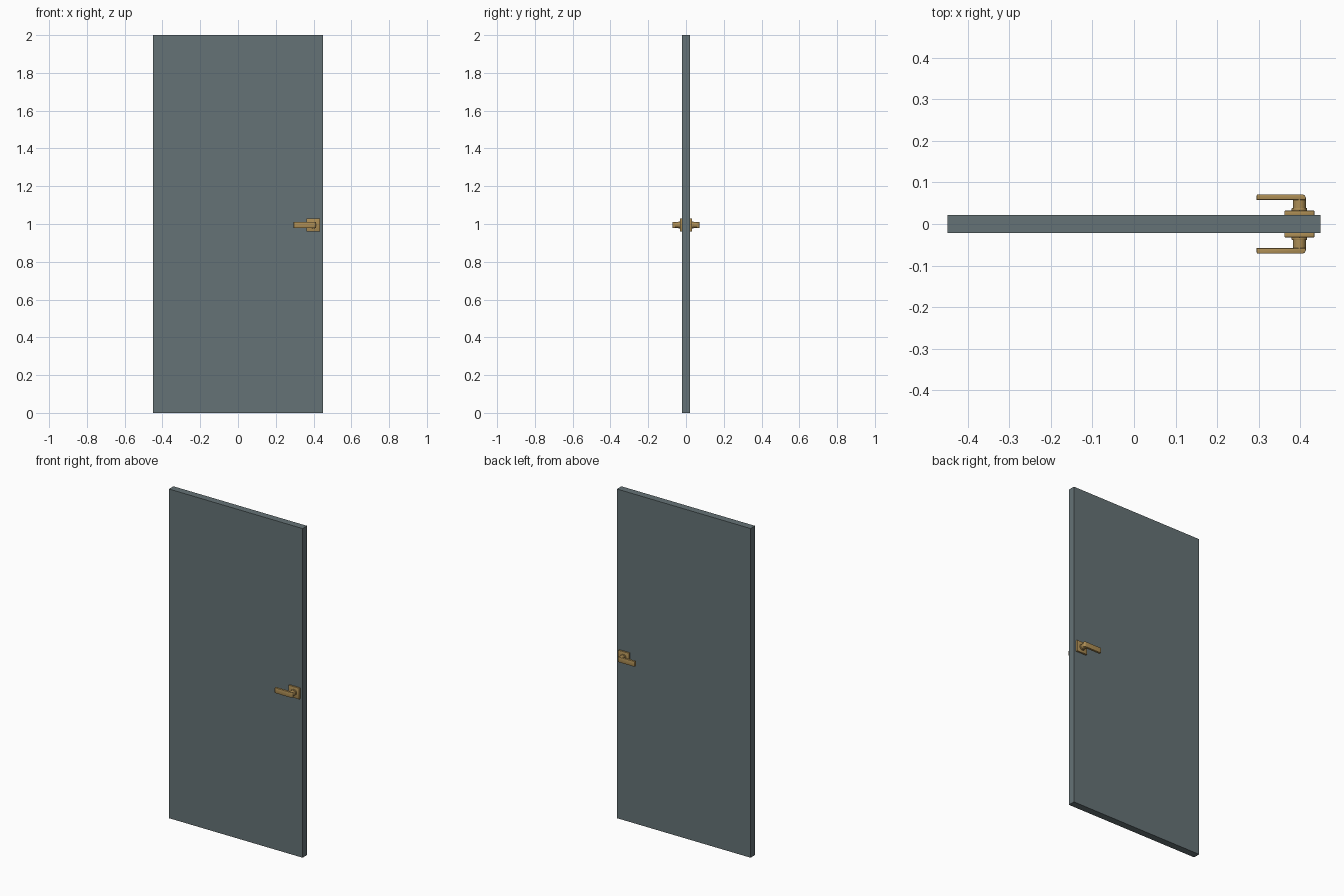
import bpy, bmesh, math
from mathutils import Matrix

if "Cube" in bpy.data.objects:
    bpy.data.objects.remove(bpy.data.objects["Cube"])

def mat(name, col):
    m = bpy.data.materials.new(name)
    m.diffuse_color = (*col, 1)
    m.use_nodes = True
    m.node_tree.nodes["Principled BSDF"].inputs["Base Color"].default_value = m.diffuse_color
    return m

GREY = mat("slate_paint", (0.13, 0.17, 0.18))
BRASS = mat("brass", (0.42, 0.27, 0.09))
HX, HZ = 0.398, 0.995   # handle axis

def finish(name, bm, material, smooth=False):
    bmesh.ops.recalc_face_normals(bm, faces=bm.faces)
    me = bpy.data.meshes.new(name)
    bm.to_mesh(me)
    bm.free()
    me.materials.append(material)
    ob = bpy.data.objects.new(name, me)
    bpy.context.collection.objects.link(ob)
    if smooth:
        bpy.ops.object.select_all(action='DESELECT')
        ob.select_set(True)
        bpy.context.view_layer.objects.active = ob
        bpy.ops.object.shade_smooth_by_angle(angle=math.radians(35))
    return ob

def box(name, lo, hi, material, bevel=0):
    bm = bmesh.new()
    size = [b - a for a, b in zip(lo, hi)]
    mid = [(a + b) / 2 for a, b in zip(lo, hi)]
    bmesh.ops.create_cube(bm, size=1, matrix=Matrix.Translation(mid) @ Matrix.Diagonal((*size, 1)))
    if bevel:
        bmesh.ops.bevel(bm, geom=bm.edges[:], offset=bevel, segments=2, profile=0.5, affect='EDGES')
    return finish(name, bm, material, bool(bevel))

def cylinder(name, r, y0, y1, bevel=0):
    bm = bmesh.new()
    m = Matrix.Translation((HX, (y0 + y1) / 2, HZ)) @ Matrix.Rotation(math.pi / 2, 4, 'X')
    bmesh.ops.create_cone(bm, cap_ends=True, segments=32, radius1=r, radius2=r, depth=y1 - y0, matrix=m)
    if bevel:
        rims = [e for e in bm.edges if abs(e.verts[0].co.y - e.verts[1].co.y) < 1e-6]
        bmesh.ops.bevel(bm, geom=rims, offset=bevel, segments=2, profile=0.5, affect='EDGES')
    return finish(name, bm, BRASS, True)

def lever(name):
    # plan outline with rounded outer corners, extruded vertically
    x0, x1, y0, y1 = 0.295, 0.4135, 0.058, 0.0715
    pts = [(x0, y0), (x1, y0)]
    for cx, r, a0 in ((x1, 0.010, 0), (x0, 0.004, 90)):
        sx = cx - r if a0 == 0 else cx + r
        for i in range(6):
            a = math.radians(a0 + 18 * i)
            pts.append((sx + r * math.cos(a), y1 - r + r * math.sin(a)))
    bm = bmesh.new()
    f = bm.faces.new([bm.verts.new((x, y, HZ - 0.016)) for x, y in pts])
    top = bmesh.ops.extrude_face_region(bm, geom=[f])
    bmesh.ops.translate(bm, vec=(0, 0, 0.032),
                        verts=[v for v in top["geom"] if isinstance(v, bmesh.types.BMVert)])
    rims = [e for e in bm.edges if abs(e.verts[0].co.z - e.verts[1].co.z) < 1e-6]
    bmesh.ops.bevel(bm, geom=rims, offset=0.0015, segments=2, profile=0.5, affect='EDGES')
    return finish(name, bm, BRASS, True)

# door panel
door = box("door_panel", (-0.449, -0.0215, 0), (0.449, 0.0215, 2), GREY)

# handle set, mirrored to the front side
parts = [
    box("handle_plate", (HX - 0.036, 0.0205, HZ - 0.034), (HX + 0.036, 0.032, HZ + 0.034), BRASS, 0.0015),
    cylinder("handle_collar", 0.0185, 0.031, 0.039, 0.0015),
    cylinder("handle_neck", 0.0155, 0.038, 0.0605),
    lever("handle_lever"),
]
for p in parts:
    m = p.modifiers.new("both_sides", 'MIRROR')
    m.use_axis = (False, True, False)
    m.mirror_object = door
